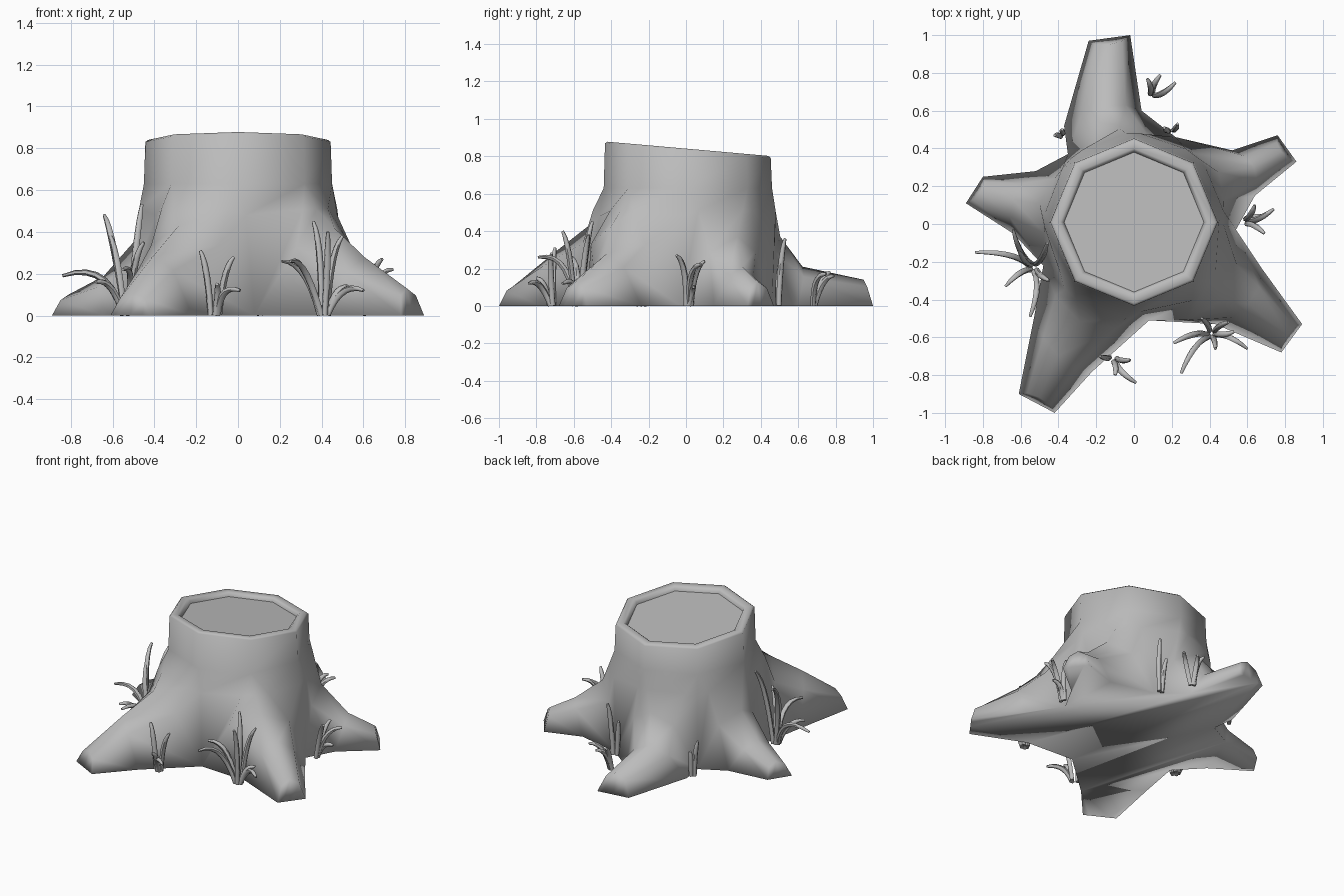
import bpy, bmesh, math
from mathutils import Vector

if "Cube" in bpy.data.objects:
    bpy.data.objects.remove(bpy.data.objects["Cube"])

grey = bpy.data.materials.new("dark_grey")
grey.diffuse_color = (.5, .5, .5, 1)
grey.use_nodes = True
grey.node_tree.nodes["Principled BSDF"].inputs["Base Color"].default_value = grey.diffuse_color

def link_mesh(bm, name, angle):
    me = bpy.data.meshes.new(name)
    bm.to_mesh(me)
    bm.free()
    me.materials.append(grey)
    ob = bpy.data.objects.new(name, me)
    bpy.context.collection.objects.link(ob)
    bpy.ops.object.select_all(action='DESELECT')
    ob.select_set(True)
    bpy.context.view_layer.objects.active = ob
    bpy.ops.object.shade_smooth_by_angle(angle=math.radians(angle))
    return ob

def polar(r, a, z):
    return Vector((r * math.cos(a), r * math.sin(a) + 0.01, z))

def tilt(y):          # height of the slanted saw cut
    return 0.841 - 0.088 * y

# roots, counter-clockwise: tip corners, tip height, flank points, ridge height,
# shoulder height, shoulder radius
ROOTS = [
    ((.86, .33), (.76, .47), .13, (.64, .15), (.52, .39), .21, .37, .52),
    ((-.02, 1.0), (-.24, .97), .14, (.04, .60), (-.37, .52), .21, .37, .50),
    ((-.80, .25), (-.89, .11), .10, (-.52, .28), (-.64, -.05), .19, .35, .51),
    ((-.61, -.90), (-.42, -1.0), .11, (-.53, -.50), (-.22, -.78), .29, .43, .60),
    ((.78, -.68), (.89, -.53), .13, (.43, -.53), (.68, -.24), .28, .42, .62),
]
# ground points between neighbouring roots (valley i is before root i)
VALLEYS = [(.54, -.03), (.22, .46), (-.35, .37), (-.48, -.22), (.08, -.51)]
OFFS = (-1, -.6, 0, .6, 1)
ARCH = (0, .74, 1, .74, 0)

def column(i, j):
    """Points from the root tip on the ground up to the rim and disc."""
    ta, tb, ht, ma, mb, hm, hs, rs = ROOTS[i]
    va, vb = VALLEYS[i], VALLEYS[(i + 1) % 5]
    t, f = (OFFS[j] + 1) / 2, ARCH[j]
    tip = Vector((*ta, 0)).lerp(Vector((*tb, 0)), t)
    mid = Vector((*ma, 0)).lerp(Vector((*mb, 0)), t)
    inward = (mid - tip).normalized() * .035 * f
    pts = [tip, tip + inward + Vector((0, 0, ht * f)),
           mid - inward * 1.8 + Vector((0, 0, hm * f))]
    a0, a1 = math.atan2(va[1], va[0]), math.atan2(vb[1], vb[0])
    if a1 < a0:
        a1 += 2 * math.pi
    a = a0 + (a1 - a0) * j / 4
    # upper trunk is eight-sided: snap to the nearest corner
    snap = round(a / (math.pi / 4)) * math.pi / 4
    if j in (0, 4):
        pts.append(Vector((*(va if j == 0 else vb), 0)))
        pts.append(polar(.475, (a + snap) / 2, .48))
    else:
        pts.append(polar(rs - (0 if j == 2 else .03), a, hs * (.78, 1, .78)[j - 1]))
        pts.append(polar(rs * .4 + .27, (a + snap) / 2, .51))
    pts.append(polar(.45, snap, .63))
    for r, dz in ((.443, -.01), (.43, 0), (.39, 0), (.375, -.012), (.37, -.03)):
        p = polar(r, snap, 0)
        p.z = tilt(p.y) + dz
        pts.append(p)
    return pts

# stump shell with roots, rim, cut disc and flat underside
bm = bmesh.new()
for i in range(5):
    cols = [[bm.verts.new(p) for p in column(i, j)] for j in range(5)]
    for a, b in zip(cols, cols[1:]):
        for k in range(len(a) - 1):
            bm.faces.new((a[k], b[k], b[k + 1], a[k + 1]))
bmesh.ops.remove_doubles(bm, verts=bm.verts, dist=.002)
bmesh.ops.holes_fill(bm, edges=[e for e in bm.edges if e.is_boundary], sides=0)
bmesh.ops.recalc_face_normals(bm, faces=bm.faces)
disc = max(bm.faces, key=lambda f: (len(f.verts) == 8, f.calc_center_median().z))
for e in disc.edges:
    e.smooth = False
link_mesh(bm, "stump", 179)

# grass blade: tapered six-sided tube along a curved path
def blade(bm, base, tip, bend, r=.017, n=8):
    base, tip = Vector(base), Vector(tip)
    run = Vector((tip.x - base.x, tip.y - base.y, 0))
    ctrl = base.lerp(tip, .3) + Vector((-run.y, run.x, 0)) * bend
    ctrl.z = tip.z * .7 + run.length * .45
    rings = []
    for k in range(n):
        t = k / (n - 1)
        p = base * (1 - t) ** 2 + ctrl * 2 * t * (1 - t) + tip * t * t
        d = ((ctrl - base) * (1 - t) + (tip - ctrl) * t).normalized()
        u = d.orthogonal() if k == 0 else u - d * u.dot(d)
        u.normalize()
        v = d.cross(u)
        rad = r * (.85 + .4 * t - .8 * t ** 3)
        rings.append([bm.verts.new(p + (u * math.cos(q * math.pi / 3) + v * math.sin(q * math.pi / 3)) * rad)
                      for q in range(6)])
    for a, b in zip(rings, rings[1:]):
        for q in range(6):
            bm.faces.new((a[q], a[(q + 1) % 6], b[(q + 1) % 6], b[q]))
    bm.faces.new(rings[0][::-1])
    bm.faces.new(rings[-1])

# tufts: base centre and blade tips
TUFTS = {
    "grass_front_right": ((.41, -.58), [(.25, -.79, .26), (.60, -.66, .12), (.21, -.63, .26),
                          (.50, -.52, .38), (.36, -.50, .45), (.43, -.66, .40), (.53, -.57, .14)]),
    "grass_front": ((-.11, -.71), [(.01, -.84, .12), (-.18, -.70, .31), (-.02, -.72, .28), (-.10, -.80, .15)]),
    "grass_left": ((-.53, -.23), [(-.84, -.15, .19), (-.64, -.03, .48), (-.46, -.10, .53),
                   (-.55, -.49, .22), (-.68, -.33, .16), (-.61, -.14, .38), (-.45, -.30, .35)]),
    "grass_right": ((.58, .01), [(.74, .08, .22), (.69, -.05, .27), (.64, .10, .24), (.70, .04, .10)]),
    "grass_back": ((.09, .67), [(.22, .75, .17), (.14, .79, .16), (.07, .77, .18)]),
    "grass_back_blade": ((.20, .48), [(.23, .53, .36), (.16, .51, .25)]),
    "grass_back_left": ((-.37, .46), [(-.42, .47, .25), (-.38, .50, .18)]),
}
for name, ((x, y), tips) in TUFTS.items():
    bm = bmesh.new()
    for k, tip in enumerate(tips):
        a = math.atan2(tip[1] - y, tip[0] - x)
        blade(bm, (x + .02 * math.cos(a), y + .02 * math.sin(a), .002), tip, .2 if k % 2 else -.2)
    link_mesh(bm, name, 60)
